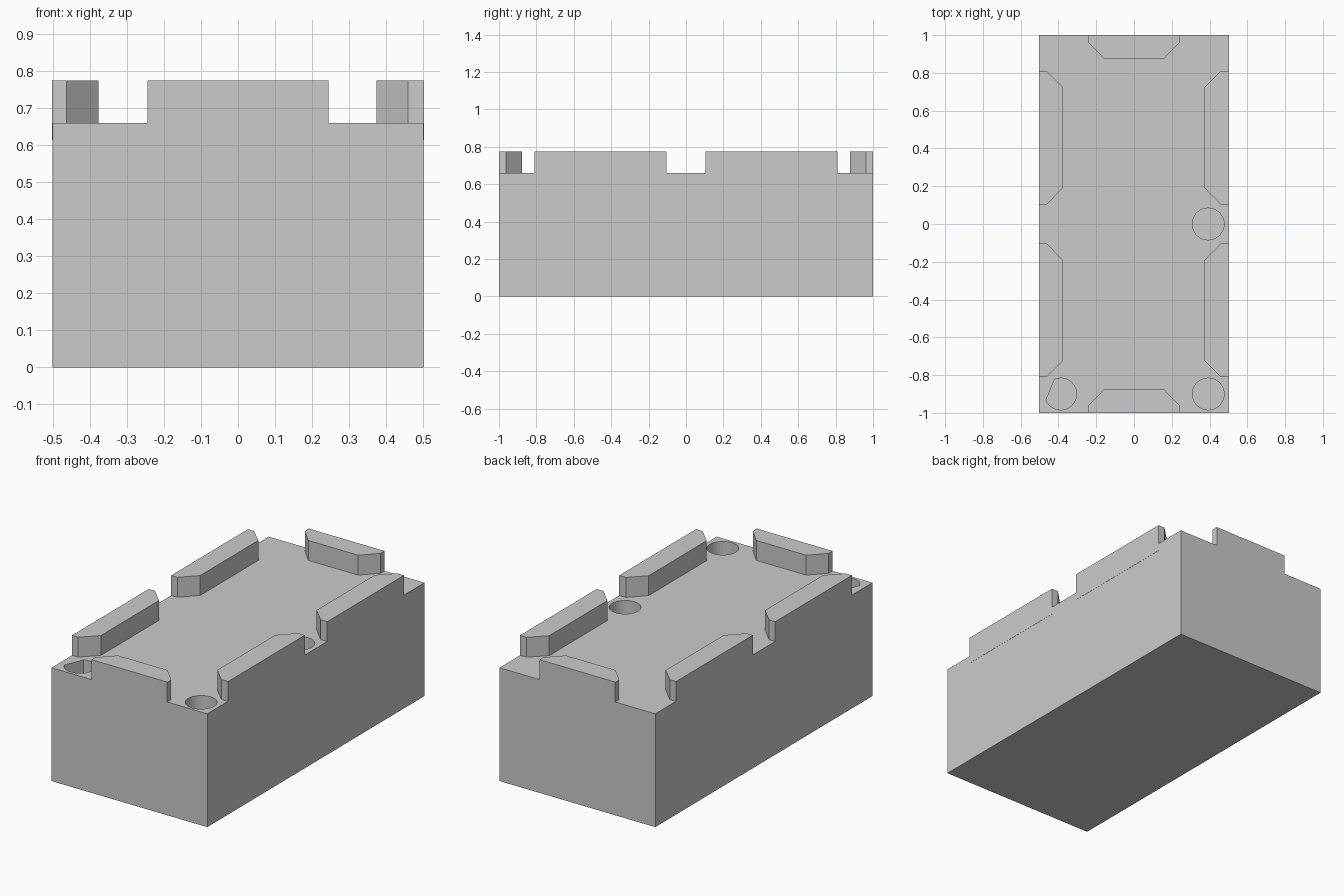
import bpy, bmesh, math

if "Cube" in bpy.data.objects:
    bpy.data.objects.remove(bpy.data.objects["Cube"])

BED, TOP = 0.66, 0.776


def prism(name, pts, z0, z1):
    """Extrude a flat outline from z0 up to z1."""
    bm = bmesh.new()
    face = bm.faces.new([bm.verts.new((x, y, z0)) for x, y in pts])
    up = bmesh.ops.extrude_face_region(bm, geom=[face])
    verts = [v for v in up["geom"] if isinstance(v, bmesh.types.BMVert)]
    bmesh.ops.translate(bm, verts=verts, vec=(0, 0, z1 - z0))
    bmesh.ops.recalc_face_normals(bm, faces=bm.faces)
    mesh = bpy.data.meshes.new(name)
    bm.to_mesh(mesh)
    bm.free()
    obj = bpy.data.objects.new(name, mesh)
    bpy.context.collection.objects.link(obj)
    return obj


# Solid table body
body = prism("table_body", [(-.502, -1), (.502, -1), (.502, 1), (-.502, 1)], 0, BED)


# Pocket holes: two at the front corners, one at the middle of the right side
def pocket(name, cx, cy, skip=None):
    pts = []
    for i in range(32):
        a = 360 * i / 32
        # the front left pocket has one flattened arc
        if skip and skip[0] < a < skip[1]:
            continue
        a = math.radians(a)
        pts.append((cx + .084 * math.cos(a), cy + .084 * math.sin(a)))
    cutter = prism(name, pts, BED - .15, BED + .1)
    mod = body.modifiers.new(name, "BOOLEAN")
    mod.operation = "DIFFERENCE"
    mod.solver = "EXACT"
    mod.object = cutter
    bpy.context.view_layer.objects.active = body
    bpy.ops.object.modifier_apply(modifier=name)
    bpy.data.objects.remove(cutter)


pocket("pocket_right_front", .393, -.9)
pocket("pocket_left_front", -.388, -.9, (115, 198))
pocket("pocket_right_middle", .393, 0)

# Side rails, bevelled towards the bed; outline for the back right one
side = [(.503, .103), (.46, .103), (.374, .19), (.374, .725), (.46, .81), (.503, .81)]
for sx, xname in ((1, "right"), (-1, "left")):
    for sy, yname in ((1, "back"), (-1, "front")):
        shift = 0 if sx > 0 else -.003
        prism(f"side_rail_{xname}_{yname}",
              [(sx * x + (shift if x < .5 else 0), sy * y) for x, y in side], .615, TOP)

# End rails
half = [(.244, 1.0), (.244, .963), (.16, .877)]
end = half + [(-x, y) for x, y in reversed(half)]
for sy, yname in ((1, "back"), (-1, "front")):
    prism(f"end_rail_{yname}", [(x, sy * y) for x, y in end], .615, TOP)
